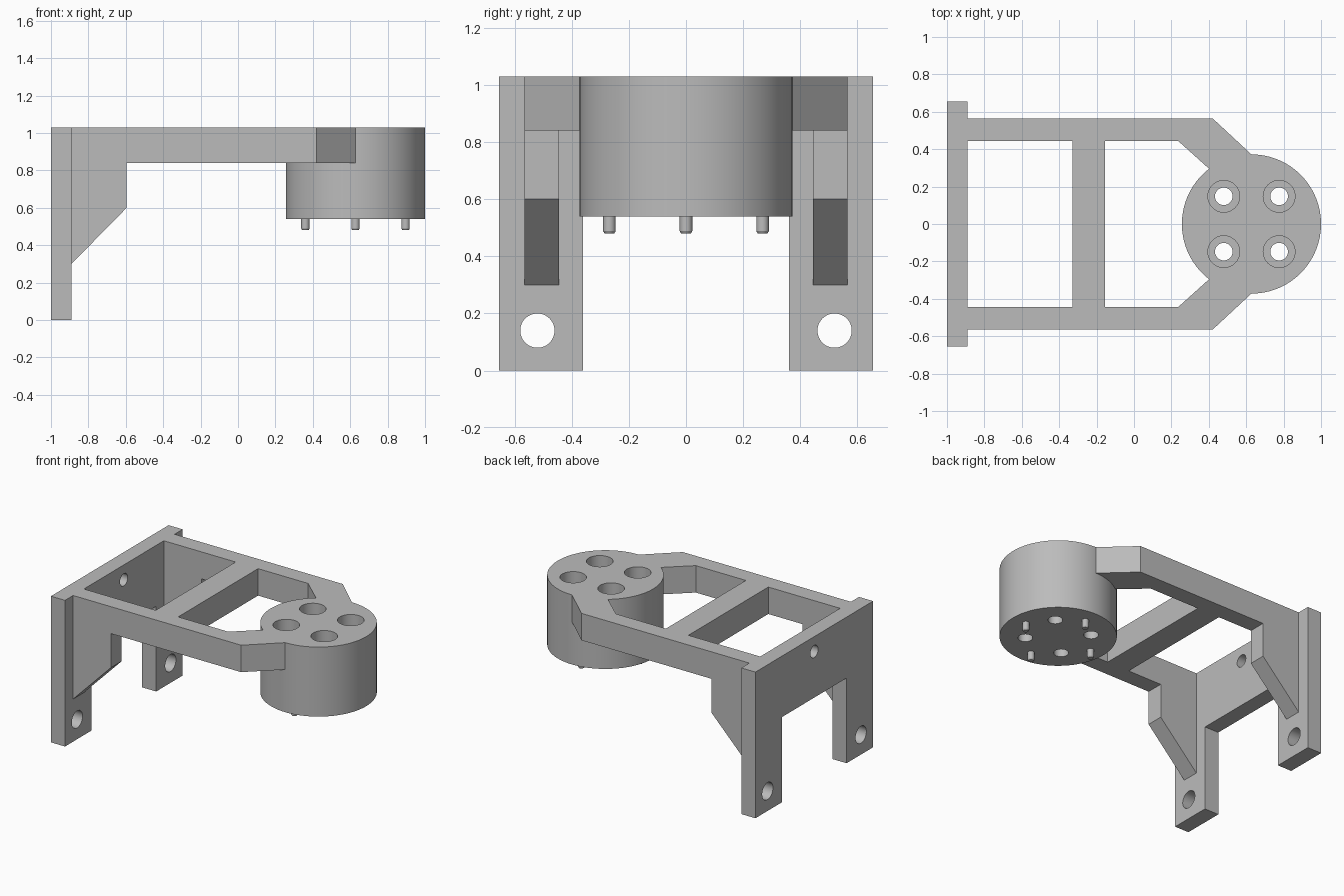
import bpy, bmesh, math
from mathutils import Vector

if "Cube" in bpy.data.objects:
    bpy.data.objects.remove(bpy.data.objects["Cube"], do_unlink=True)

grey = bpy.data.materials.new("plain grey")
grey.use_nodes = True
colour = (0.5, 0.5, 0.5, 1)
grey.diffuse_color = colour
bsdf = next(n for n in grey.node_tree.nodes if n.type == 'BSDF_PRINCIPLED')
bsdf.inputs["Base Color"].default_value = colour

TOP, BEAM_Z = 1.03, 0.84           # deck top and beam underside
PLATE_X = (-1.0, -0.89)
ARM_IN, ARM_OUT = 0.445, 0.565     # arm faces, measured from the middle
DRUM_X, DRUM_R, DRUM_Z = 0.628, 0.372, 0.54
SEG = 96


def finish(name, bm):
    bmesh.ops.recalc_face_normals(bm, faces=bm.faces[:])
    mesh = bpy.data.meshes.new(name)
    bm.to_mesh(mesh)
    bm.free()
    mesh.materials.append(grey)
    obj = bpy.data.objects.new(name, mesh)
    bpy.context.collection.objects.link(obj)
    return obj


def activate(obj):
    bpy.ops.object.select_all(action='DESELECT')
    obj.select_set(True)
    bpy.context.view_layer.objects.active = obj


def prism(name, outline, axis, lo, hi):
    """Extrude a 2D outline along x, y or z from lo to hi."""
    place = {'x': lambda a, b: (lo, a, b),
             'y': lambda a, b: (a, lo, b),
             'z': lambda a, b: (a, b, lo)}[axis]
    step = Vector([(hi - lo) * (axis == k) for k in 'xyz'])
    bm = bmesh.new()
    face = bm.faces.new([bm.verts.new(place(a, b)) for a, b in outline])
    new = bmesh.ops.extrude_face_region(bm, geom=[face])['geom']
    bmesh.ops.translate(bm, vec=step,
                        verts=[g for g in new if isinstance(g, bmesh.types.BMVert)])
    return finish(name, bm)


def lathe(bm, profile, centre, axis='z', seg=SEG):
    """Add a closed turned solid; profile is (radius, height) pairs."""
    rings = []
    for r, h in profile:
        ring = []
        for i in range(seg):
            a = math.tau * i / seg
            u, v = r * math.cos(a), r * math.sin(a)
            p = (u, v, h) if axis == 'z' else (h, u, v)
            ring.append(bm.verts.new(Vector(p) + Vector(centre)))
        rings.append(ring)
    for a, b in zip(rings, rings[1:]):
        for i in range(seg):
            j = (i + 1) % seg
            bm.faces.new((a[i], a[j], b[j], b[i]))
    bm.faces.new(rings[0][::-1])
    bm.faces.new(rings[-1])


def drill(obj, bm):
    """Cut the solids in bm out of obj, then smooth its round walls."""
    cutter = finish("cutter", bm)
    cutter.hide_render = True
    activate(obj)
    mod = obj.modifiers.new("holes", 'BOOLEAN')
    mod.operation, mod.solver, mod.object = 'DIFFERENCE', 'EXACT', cutter
    bpy.ops.object.modifier_apply(modifier=mod.name)
    bpy.data.objects.remove(cutter, do_unlink=True)
    bpy.ops.object.shade_smooth_by_angle(angle=math.radians(30))


# Mounting plate with two legs
W, LEG, ARCH = 0.655, 0.36, 0.60
plate = prism("mounting_plate",
              [(-W, 0), (-LEG, 0), (-LEG, ARCH), (LEG, ARCH),
               (LEG, 0), (W, 0), (W, TOP), (-W, TOP)], 'x', *PLATE_X)
holes = bmesh.new()
for y, z, r in ((-0.52, 0.14, 0.06), (0.52, 0.14, 0.06), (0, 0.925, 0.043)):
    lathe(holes, [(r, -1.1), (r, -0.8)], (0, y, z), 'x', 48)
drill(plate, holes)

# Arms: straight run, then an angled end that meets the drum wall
arc = [(DRUM_X + DRUM_R * math.cos(a), DRUM_R * math.sin(a))
       for a in (math.tau * i / SEG for i in range(24, 35))]
arm = [(PLATE_X[1], ARM_IN), (PLATE_X[1], ARM_OUT), (0.42, ARM_OUT)] + arc + [(0.235, ARM_IN)]
gusset = [(PLATE_X[1], 0.30), (-0.595, 0.60), (-0.595, BEAM_Z), (PLATE_X[1], BEAM_Z)]
for side, s in (("left", 1), ("right", -1)):
    prism(side + "_arm", [(x, s * y) for x, y in arm], 'z', BEAM_Z, TOP)
    prism(side + "_gusset", gusset, 'y', s * ARM_IN, s * ARM_OUT)

# Cross beam between the arms
prism("cross_beam", [(-0.33, -ARM_IN), (-0.155, -ARM_IN), (-0.155, ARM_IN), (-0.33, ARM_IN)],
      'z', BEAM_Z, TOP)

# Drum with four counterbored screw holes
bm = bmesh.new()
lathe(bm, [(DRUM_R, DRUM_Z), (DRUM_R, TOP)], (DRUM_X, 0, 0))
drum = finish("drum", bm)
bores = bmesh.new()
for dx in (-0.148, 0.148):
    for dy in (-0.148, 0.148):
        lathe(bores, [(0.047, 0.4), (0.047, 0.66), (0.085, 0.66), (0.085, 1.2)],
              (DRUM_X + dx, dy, 0), seg=48)
drill(drum, bores)

# Four locating pins under the drum, with chamfered tips
for i in range(4):
    a = i * math.pi / 2
    bm = bmesh.new()
    lathe(bm, [(0.017, 0.48), (0.022, 0.488), (0.022, DRUM_Z)],
          (DRUM_X + 0.268 * math.cos(a), 0.268 * math.sin(a), 0), seg=24)
    activate(finish(f"locating_pin_{i + 1}", bm))
    bpy.ops.object.shade_smooth_by_angle(angle=math.radians(30))
